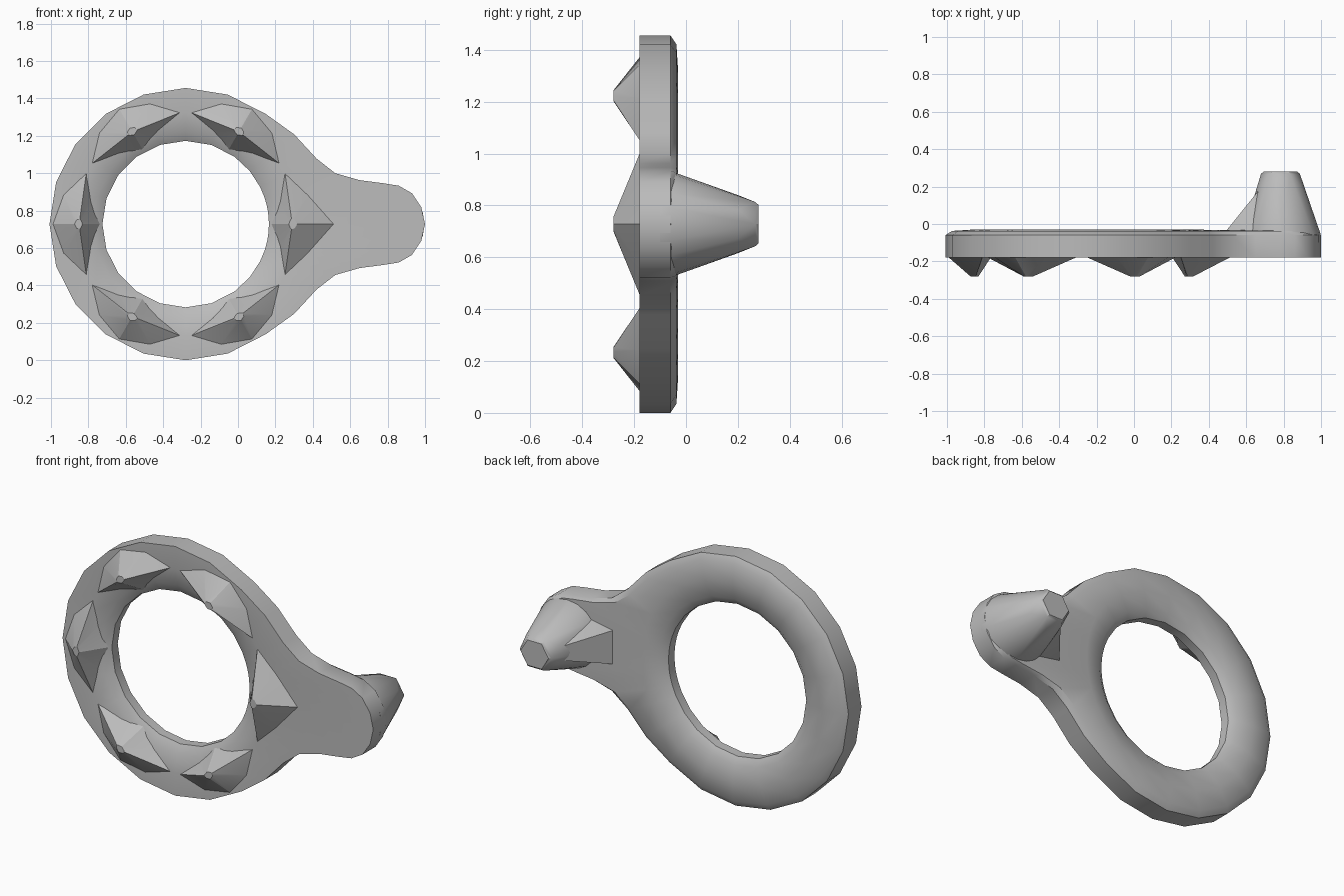
import bpy, bmesh, math
from mathutils import Vector

cube = bpy.data.objects.get("Cube")
if cube:
    bpy.data.objects.remove(cube)

CX, CZ = -0.28, 0.728      # ring centre
INNER, OUTER = 0.445, 0.728

grey = bpy.data.materials.new("plain grey")
grey.use_nodes = True
grey.diffuse_color = (0.5, 0.5, 0.5, 1)
grey.node_tree.nodes["Principled BSDF"].inputs["Base Color"].default_value = (0.5, 0.5, 0.5, 1)


def finish(bm, name, angle):
    bmesh.ops.recalc_face_normals(bm, faces=bm.faces)
    mesh = bpy.data.meshes.new(name)
    bm.to_mesh(mesh)
    bm.free()
    mesh.materials.append(grey)
    obj = bpy.data.objects.new(name, mesh)
    bpy.context.collection.objects.link(obj)
    bpy.ops.object.select_all(action='DESELECT')
    obj.select_set(True)
    bpy.context.view_layer.objects.active = obj
    bpy.ops.object.shade_smooth_by_angle(angle=math.radians(angle))
    return obj


def polar(degrees, r, y):
    a = math.radians(degrees)
    return Vector((CX + r * math.cos(a), y, CZ + r * math.sin(a)))


# Ring and tongue: one section swept around an outline that stretches to +x
tongue = [(0.30, 0.48), (0.42, 0.35), (0.52, 0.272), (0.65, 0.235),
          (0.78, 0.218), (0.86, 0.205), (0.93, 0.165), (0.98, 0.09)]
upper = [(math.degrees(math.atan2(z, x - CX)), math.hypot(x - CX, z)) for x, z in tongue]
outline = [(0, 1.0 - CX)] + upper[::-1]
outline += [(a, OUTER) for a in range(54, 307, 18)]
outline += [(360 - a, r) for a, r in upper]

bm = bmesh.new()
loops = []
for a, r in outline:
    section = [(r, -0.18), (r, -0.06), (r - 0.035, -0.037),
               (INNER + 0.14, -0.03), (INNER + 0.04, -0.045), (INNER, -0.075),
               (INNER, -0.13), (INNER + 0.05, -0.16), (INNER + 0.15, -0.18)]
    loops.append([bm.verts.new(polar(a, rr, y)) for rr, y in section])
for i, p in enumerate(loops):
    q = loops[(i + 1) % len(loops)]
    for j in range(len(p)):
        k = (j + 1) % len(p)
        bm.faces.new((p[j], p[k], q[k], q[j]))
finish(bm, "ring_with_tongue", 32)

# Six faceted studs on the front of the ring, each with a tiny flat tip
for n in range(6):
    middle = n * 60
    reach = 0.80 if n == 0 else 0.715
    base = [(-28, 0.60, -0.175), (-14, 0.675, -0.175), (0, reach, -0.175),
            (14, 0.675, -0.175), (28, 0.60, -0.175), (14, 0.52, -0.16),
            (0, 0.46, -0.14), (-14, 0.52, -0.16)]
    bm = bmesh.new()
    low = [bm.verts.new(polar(middle + a, r, y)) for a, r, y in base]
    peak = polar(middle, 0.57, -0.28)
    top = [bm.verts.new(peak + (v.co - peak).normalized() * 0.03 * Vector((1, 0, 1)))
           for v in low]
    bm.faces.new(top)
    bm.faces.new(low[::-1])
    for i in range(8):
        k = (i + 1) % 8
        bm.faces.new((low[i], low[k], top[k], top[i]))
    finish(bm, f"front_stud_{n + 1}", 20)

# Tapered peg at the back of the tongue
def peg_loop(bm, x, y, rx, rz, sides):
    return [bm.verts.new((x + rx * math.cos(t), y, CZ + rz * math.sin(t)))
            for t in (2 * math.pi * i / sides for i in range(sides))]


bm = bmesh.new()
for x, y, rx, rz, sides in [(0.79, -0.10, 0.208, 0.203, 20), (0.79, -0.055, 0.208, 0.203, 20),
                            (0.785, 0.20, 0.125, 0.112, 12), (0.783, 0.268, 0.104, 0.098, 6),
                            (0.783, 0.28, 0.09, 0.085, 6)]:
    peg_loop(bm, x, y, rx, rz, sides)
bmesh.ops.convex_hull(bm, input=bm.verts)
finish(bm, "back_peg", 35)

# Sloping web that ties the peg to the ring
bm = bmesh.new()
for x, y, half in [(0.49, -0.04, 0.10), (0.49, -0.08, 0.10), (0.675, 0.19, 0.04),
                   (0.80, 0.19, 0.05), (0.80, -0.08, 0.17)]:
    for side in (-1, 1):
        bm.verts.new((x, y, CZ + side * half))
bmesh.ops.convex_hull(bm, input=bm.verts)
finish(bm, "peg_web", 30)
